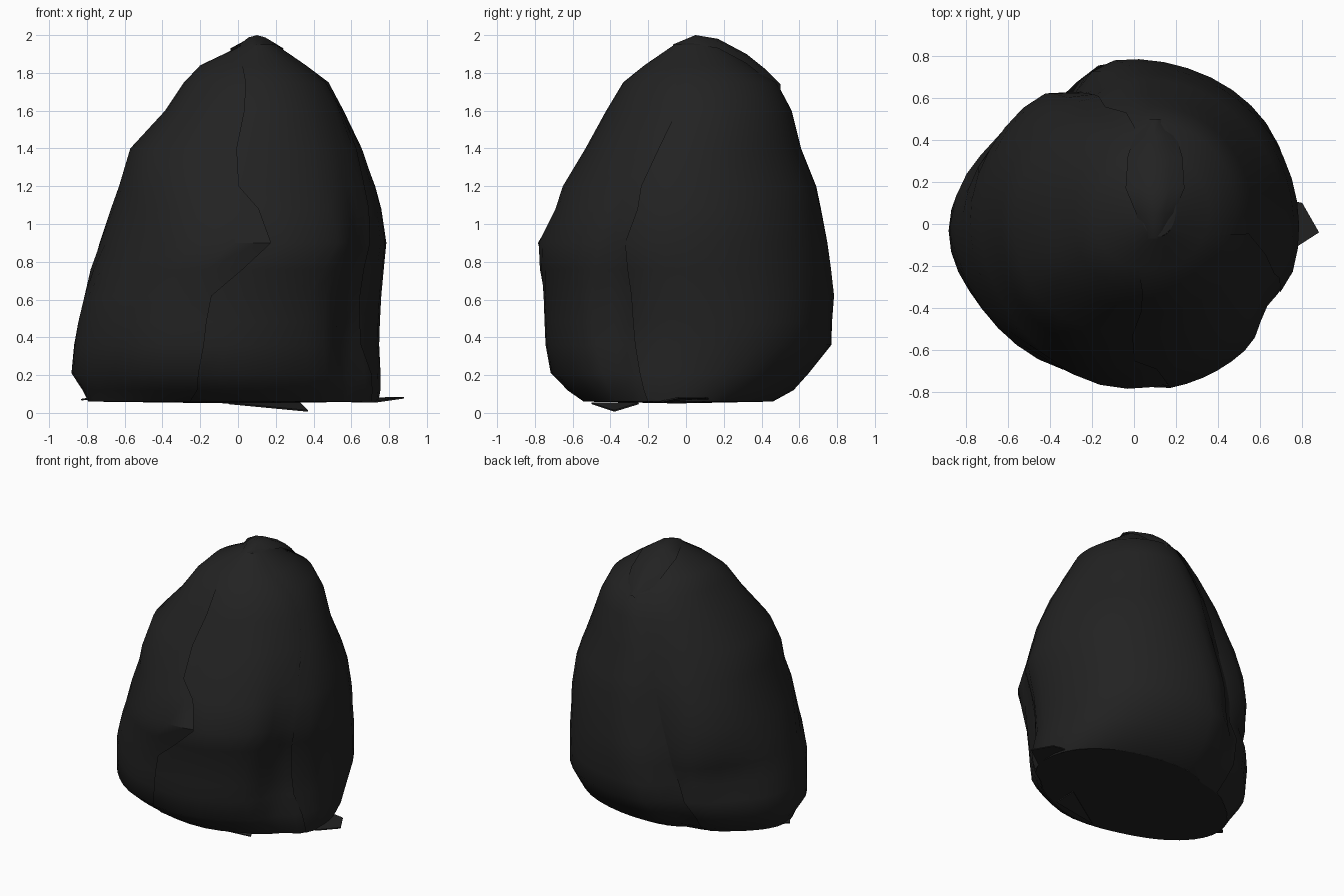
import bpy
import math
from mathutils import Vector

default_cube = bpy.data.objects.get("Cube")
if default_cube:
    bpy.data.objects.remove(default_cube, do_unlink=True)

# One charcoal colour covers the whole boulder
charcoal = bpy.data.materials.new("charcoal")
charcoal.use_nodes = True
colour = (0.016, 0.016, 0.016, 1)
charcoal.diffuse_color = colour
shader = charcoal.node_tree.nodes["Principled BSDF"]
shader.inputs["Base Color"].default_value = colour
shader.inputs["Roughness"].default_value = 0.9

# Height, x extent, y extent, then the angles of the side, back and front seams
LEVELS = [
    (.06, -.8, .74, -.58, .46, -16, 124, 251),
    (.12, -.83, .75, -.66, .57, -17, 122, 256),
    (.21, -.89, .75, -.72, .65, -18, 120, 260),
    (.36, -.88, .74, -.74, .77, -23, 118, 262),
    (.48, -.86, .745, -.745, .775, -24, 116, 262),
    (.62, -.82, .755, -.75, .785, -25, 115, 262),
    (.76, -.78, .77, -.77, .77, -25, 114, 272),
    (.9, -.73, .785, -.79, .75, -24, 113, 281),
    (1.08, -.67, .76, -.69, .715, -23, 111, 275),
    (1.2, -.63, .73, -.65, .69, -23, 110, 266),
    (1.4, -.57, .66, -.53, .61, -19, 108, 265),
    (1.6, -.38, .56, -.42, .56, -14, 106, 263),
    (1.75, -.28, .48, -.33, .48, -18, 105, 261),
    (1.84, -.2, .36, -.22, .34, -25, 105, 258),
    (1.95, .03, .2, -.06, .2, -40, 105, 250),
]

# Swellings and hollows: strength, angle, height, spread, tallness
LUMPS = [
    (-.07, 140, .5, 24, .9),    # flattened left back
    (-.11, 112, .6, 9, .9),     # notch along the back seam
    (-.09, 140, .47, 30, .13),  # waist above the lower lobe
    (.09, 142, .95, 25, .25),   # shoulder over the waist
    (.06, 40, .35, 28, .35),    # full back right corner
    (-.04, 35, 1.35, 28, .2),   # hollow above that corner
    (-.1, -32, .5, 9, .7),      # hollow along the side seam
    (.08, 222, 1.33, 22, .18),  # left front shoulder
    (.12, 215, 1.68, 25, .12),  # small knob near the crown
    (-.04, 218, .85, 20, .13),  # dip below that shoulder
    (-.04, 215, .2, 25, .2),    # worn left front foot
    (-.1, 250, .06, 35, .1),    # undercut front edge
    (-.09, -55, .06, 22, .15),  # chopped front right foot
]


def surface_point(level, angle, lift=1.0):
    """Point on the lopsided boulder at one level and angle."""
    z, left, right, front, back = level[:5]
    cx, cy = (left + right) / 2, (front + back) / 2
    c, s = math.cos(math.radians(angle)), math.sin(math.radians(angle))
    scale = lift
    for strength, at_angle, at_z, spread, tall in LUMPS:
        turn = (angle - at_angle + 180) % 360 - 180
        scale += strength * math.exp(-(turn / spread) ** 2 - ((z - at_z) / tall) ** 2)
    return Vector((cx + (right - left) / 2 * c * scale,
                   cy + (back - front) / 2 * s * scale, z))


def add_mesh(name, verts, faces, smooth=True):
    mesh = bpy.data.meshes.new(name)
    mesh.from_pydata(verts, [], faces)
    mesh.materials.append(charcoal)
    mesh.update()
    obj = bpy.data.objects.new(name, mesh)
    bpy.context.collection.objects.link(obj)
    if smooth:
        bpy.ops.object.select_all(action="DESELECT")
        obj.select_set(True)
        bpy.context.view_layer.objects.active = obj
        bpy.ops.object.shade_smooth_by_angle(angle=math.radians(40))
    return obj


def grid_faces(rows, columns):
    return [(r * columns + c, r * columns + c + 1,
             (r + 1) * columns + c + 1, (r + 1) * columns + c)
            for r in range(rows - 1) for c in range(columns - 1)]


def add_panel(name, start, end, columns, lift):
    """Curved shell between two seams, tucked under its neighbour at the end."""
    verts = []
    for level in LEVELS:
        a, b = level[start], level[end]
        if b < a:
            b += 360
        b += 5
        for i in range(columns):
            t = i / (columns - 1)
            tuck = .025 * max(0, t - .85) / .15
            verts.append(surface_point(level, a + (b - a) * t, lift - tuck))
    add_mesh(name, verts, grid_faces(len(LEVELS), columns))


# Three overlapping stone shells
SIDE, BACK, FRONT = 5, 6, 7
add_panel("right_back_shell", SIDE, BACK, 18, 1.0)
add_panel("left_shell", BACK, FRONT, 18, 1.0)
add_panel("front_shell", FRONT, SIDE, 11, 1.005)

# Underside and crown close the shells with shallow fans
SEGMENTS = 36


def add_fan(name, level, tip, downward):
    ring = [surface_point(level, i * 360 / SEGMENTS) for i in range(SEGMENTS)]
    faces = []
    for i in range(SEGMENTS):
        j = (i + 1) % SEGMENTS
        faces.append((j, i, SEGMENTS) if downward else (i, j, SEGMENTS))
    add_mesh(name, ring + [Vector(tip)], faces)


add_fan("underside", LEVELS[0], (0, -.05, .05), True)
add_fan("crown", LEVELS[-1], (.12, .07, 1.97), False)

# Leaf-shaped slab folded over the crown: y, ridge height, half width
RIDGE = [(-.07, 1.95, .06), (.05, 2.0, .09), (.17, 1.98, .14),
         (.32, 1.9, .13), (.42, 1.82, .1), (.5, 1.74, .04)]
slab = []
for y, z, half in RIDGE:
    for side in (-1, -.5, 0, .5, 1):
        slab.append((.1 + side * half, y, z - .05 * side * side))
add_mesh("crown_slab", slab, grid_faces(len(RIDGE), 5))

# Loose chips along the base
CHIPS = {
    "side_chip": [(.62, .14, .07), (.6, -.12, .06), (.74, -.13, .06), (.88, -.04, .08), (.8, .1, .08)],
    "front_chip": [(-.05, -.5, .05), (.37, -.38, .01), (.33, -.25, .05)],
    "left_chip": [(-.72, -.2, .09), (-.83, -.05, .07), (-.7, .1, .08)],
}
for name, corners in CHIPS.items():
    chip = add_mesh(name, corners, [tuple(range(len(corners)))], False)
    thickness = chip.modifiers.new("thickness", "SOLIDIFY")
    thickness.thickness = .008
    thickness.offset = 0
